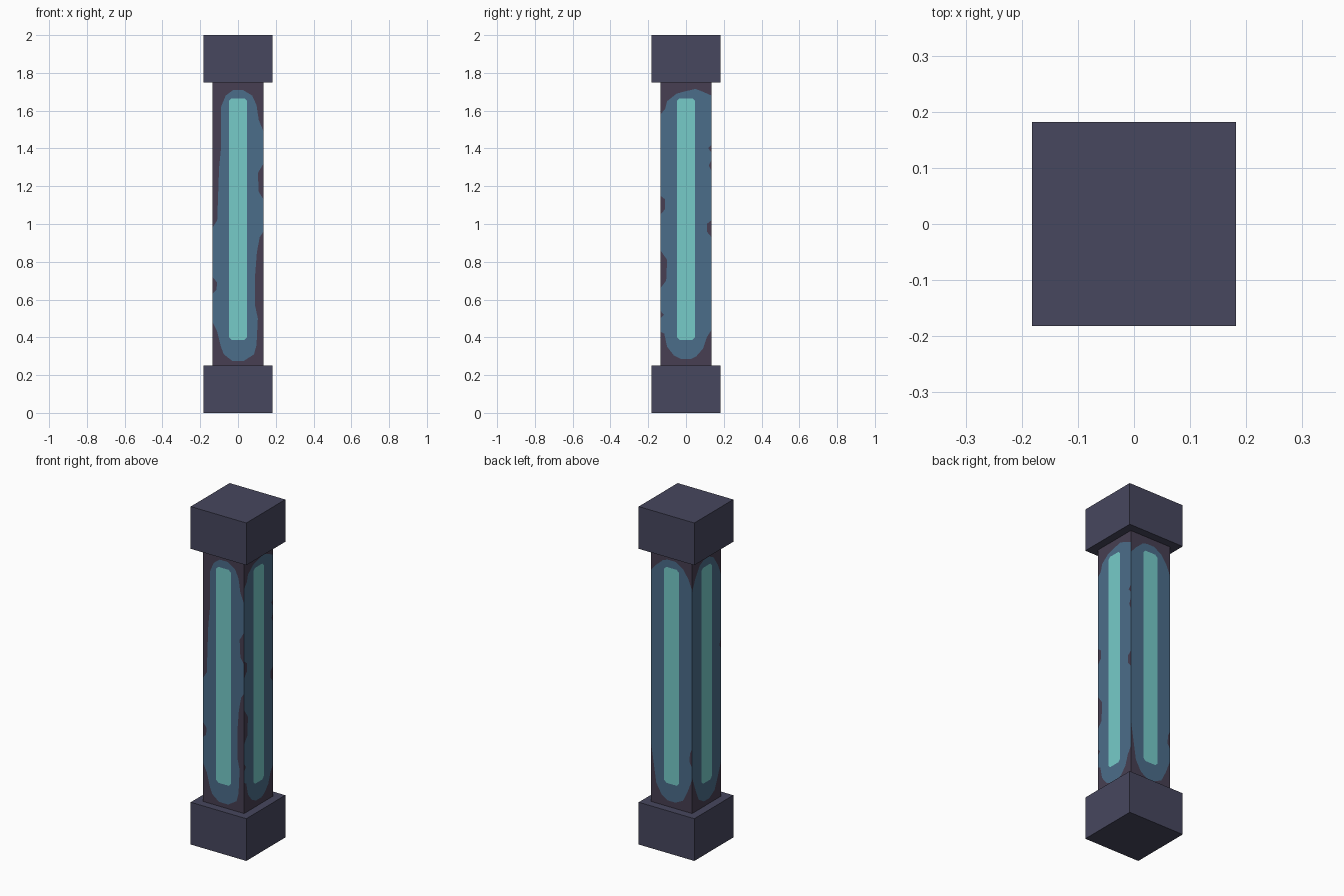
import bpy, bmesh, math
from mathutils import Vector, Matrix
from mathutils.geometry import delaunay_2d_cdt

if "Cube" in bpy.data.objects:
    bpy.data.objects.remove(bpy.data.objects["Cube"])

HALF, CAP, Z0, Z1 = 0.135, 0.182, 0.25, 1.75


def material(name, rgb):
    m = bpy.data.materials.new(name)
    lin = [((c / 255 + 0.055) / 1.055) ** 2.4 for c in rgb]
    m.diffuse_color = (*lin, 1)
    m.use_nodes = True
    m.node_tree.nodes["Principled BSDF"].inputs["Base Color"].default_value = m.diffuse_color
    return m


cap_mat = material("slate cap", (71, 71, 94))
shaft_mat = material("dark plum shaft", (71, 63, 82))
glow_mat = material("blue glow", (75, 109, 138))
core_mat = material("aqua light", (118, 203, 201))


def finish(bm, name, mats):
    me = bpy.data.meshes.new(name)
    bm.to_mesh(me)
    bm.free()
    for m in mats:
        me.materials.append(m)
    ob = bpy.data.objects.new(name, me)
    bpy.context.collection.objects.link(ob)


# square base and top blocks
for name, lo, hi in (("base_block", 0, Z0), ("top_block", Z1, 2)):
    bm = bmesh.new()
    mat = Matrix.Translation((0, 0, (lo + hi) / 2)) @ Matrix.Diagonal((2 * CAP, 2 * CAP, hi - lo, 1))
    bmesh.ops.create_cube(bm, size=1, matrix=mat)
    finish(bm, name, [cap_mat])

# glow outlines: (height, inset from the shaft edge), left and right edge, going up
front = ([(.275, .105), (.31, .06), (.35, .045), (.43, .025), (.48, 0), (.63, 0), (.65, .02),
          (.69, .025), (.72, 0), (.98, 0), (1.02, .025), (1.3, .035), (1.4, .045), (1.62, .045),
          (1.68, .07), (1.71, .11)],
         [(.275, .105), (.31, .05), (.36, .037), (.5, .03), (.57, .045), (.72, .045), (.85, .035),
          (.93, .02), (.96, 0), (1.13, 0), (1.17, .025), (1.27, .03), (1.32, 0), (1.49, 0),
          (1.55, .025), (1.63, .037), (1.68, .06), (1.71, .11)])
right = ([(.285, .11), (.305, .07), (.35, .035), (.42, .02), (.43, 0), (.5, 0), (.52, .018),
          (.54, 0), (.66, 0), (.7, .03), (.81, .035), (.86, 0), (1.05, 0), (1.08, .025),
          (1.13, .025), (1.15, 0), (1.58, 0), (1.61, .025), (1.65, .035), (1.69, .085), (1.7, .12)],
         [(.285, .11), (.3, .08), (.34, .045), (.4, .025), (.44, 0), (.93, 0), (.96, .025),
          (1, .025), (1.02, 0), (1.28, 0), (1.31, .014), (1.34, 0), (1.38, 0), (1.4, .018),
          (1.42, 0), (1.68, 0), (1.7, .045), (1.715, .085)])
back = ([(.285, .11), (.31, .07), (.37, .035), (.47, .02), (.6, 0), (1.62, 0), (1.66, .035),
         (1.7, .08), (1.71, .11)],
        [(.285, .11), (.31, .06), (.37, .03), (.45, 0), (.52, 0), (.55, .018), (.6, .015),
         (.63, 0), (1.57, 0), (1.63, .025), (1.68, .06), (1.71, .11)])
left = ([(.28, .11), (.31, .06), (.38, .03), (.46, 0), (1.56, 0), (1.63, .03), (1.69, .07), (1.71, .11)],
        [(.28, .11), (.31, .06), (.38, .03), (.46, 0), (1.12, 0), (1.15, .015), (1.2, 0),
         (1.56, 0), (1.63, .03), (1.69, .07), (1.71, .11)])

# light strip outline with clipped corners
w, b, t, c = 0.048, 0.387, 1.665, 0.014
core = [(-w + c, b), (w - c, b), (w, b + c), (w, t - c), (w - c, t), (-w + c, t), (-w, t - c), (-w, b + c)]
panel = [(-HALF, Z0), (HALF, Z0), (HALF, Z1), (-HALF, Z1)]

# shaft: each side is a panel cut into plain, glow and light regions
bm = bmesh.new()
for k, (lf, rt) in enumerate((front, right, back, left)):
    glow = [(HALF - i, z) for z, i in rt] + [(i - HALF, z) for z, i in reversed(lf)]
    pts, regions = [], []
    for loop in (panel, glow, core):
        regions.append(list(range(len(pts), len(pts) + len(loop))))
        pts += [Vector(p) for p in loop]
    verts, _, faces, _, _, owners = delaunay_2d_cdt(pts, [], regions, 1, 1e-5)
    spin = Matrix.Rotation(k * math.pi / 2, 3, 'Z')
    vs = [bm.verts.new(spin @ Vector((p.x, -HALF, p.y))) for p in verts]
    for f, own in zip(faces, owners):
        face = bm.faces.new([vs[i] for i in f])
        face.material_index = max(own)
        face.normal_update()
        if face.normal.dot(spin @ Vector((0, -1, 0))) < 0:
            face.normal_flip()
finish(bm, "shaft", [shaft_mat, glow_mat, core_mat])
